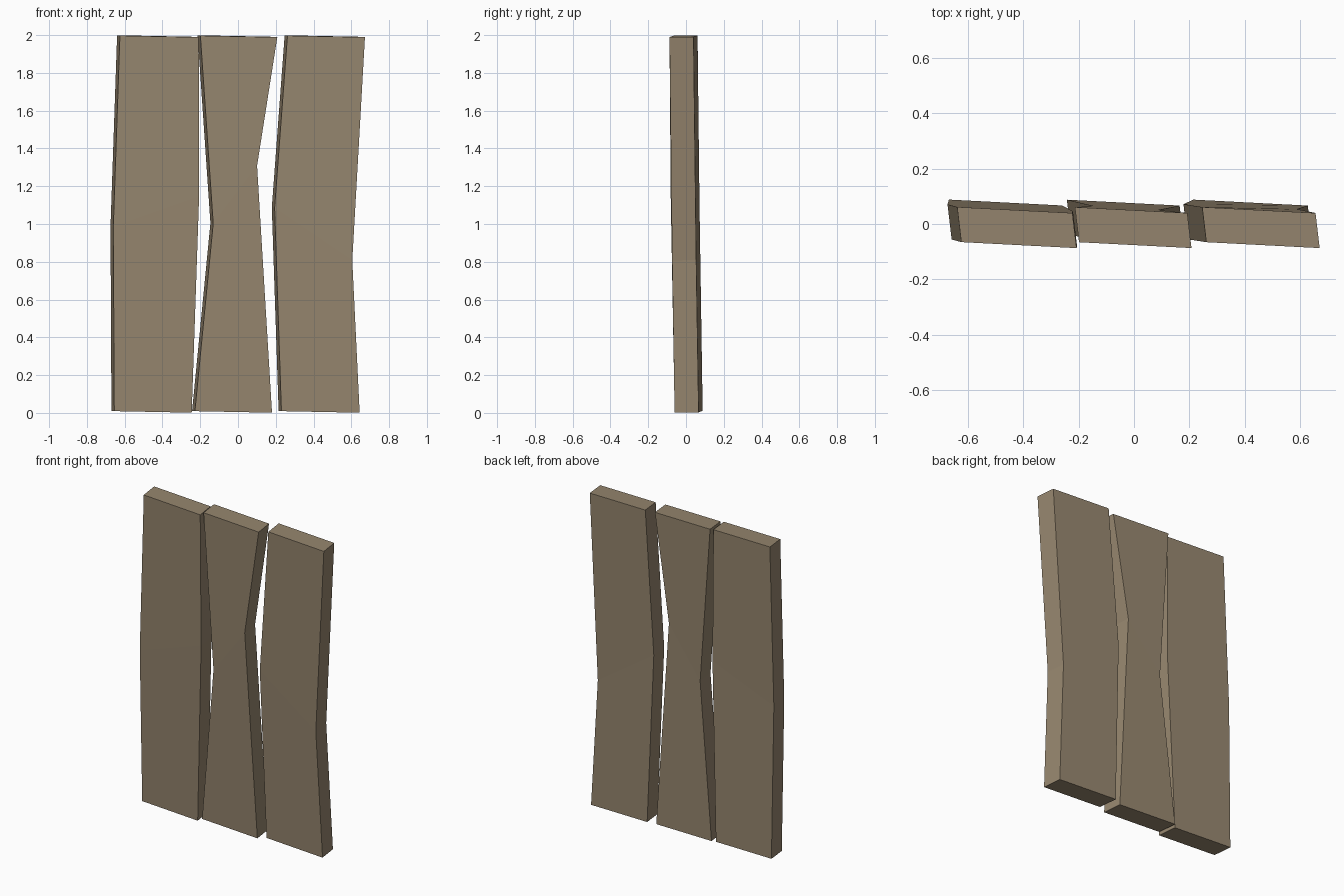
import bpy, bmesh
from mathutils import Vector

if "Cube" in bpy.data.objects:
    bpy.data.objects.remove(bpy.data.objects["Cube"])

THICK = Vector((-0.015, 0.127, 0.002))   # front face to back face


def material(name, rgb):
    m = bpy.data.materials.new(name)
    m.diffuse_color = (*rgb, 1)
    m.use_nodes = True
    m.node_tree.nodes["Principled BSDF"].inputs["Base Color"].default_value = m.diffuse_color
    return m


def lean(z):
    # planks tip forward, with a slight bend at mid height
    return 0.008 * (2 - z) / 1.05 if z > 0.95 else 0.008 + 0.0175 * (0.95 - z) / 0.95


def plank(name, cx, left, right, mat):
    # left / right: front edge points (x, z) from bottom to top
    def front(x, z):
        u = x - cx
        return Vector((x, -0.0765 - 0.052 * u + lean(z), z - 0.02 * u))

    bm = bmesh.new()
    rows = []
    for l, r in zip(left, right):
        fl, fr = front(*l), front(*r)
        rows.append([bm.verts.new(p) for p in (fl, fr, fr + THICK, fl + THICK)])
    for a, b in zip(rows, rows[1:]):
        for i in range(4):
            j = (i + 1) % 4
            bm.faces.new((a[i], a[j], b[j], b[i]))
    bm.faces.new(rows[0][::-1])
    bm.faces.new(rows[-1])
    bmesh.ops.recalc_face_normals(bm, faces=bm.faces)
    me = bpy.data.meshes.new(name)
    bm.to_mesh(me)
    bm.free()
    me.materials.append(mat)
    bpy.context.collection.objects.link(bpy.data.objects.new(name, me))


wood = material("weathered_wood", (0.30, 0.235, 0.155))
B, T = 0.0045, 1.993   # bottom and top heights

# three warped planks side by side
plank("left_plank", -0.416,
      [(-0.655, B), (-0.66, 0.98), (-0.625, T)],
      [(-0.245, B), (-0.206, 1.15), (-0.208, T)], wood)
plank("middle_plank", 0.003,
      [(-0.228, B), (-0.131, 1.0), (-0.199, T)],
      [(0.18, B), (0.101, 1.31), (0.208, T)], wood)
plank("right_plank", 0.466,
      [(0.23, B), (0.194, 1.08), (0.262, T)],
      [(0.644, B), (0.605, 0.81), (0.672, T)], wood)
